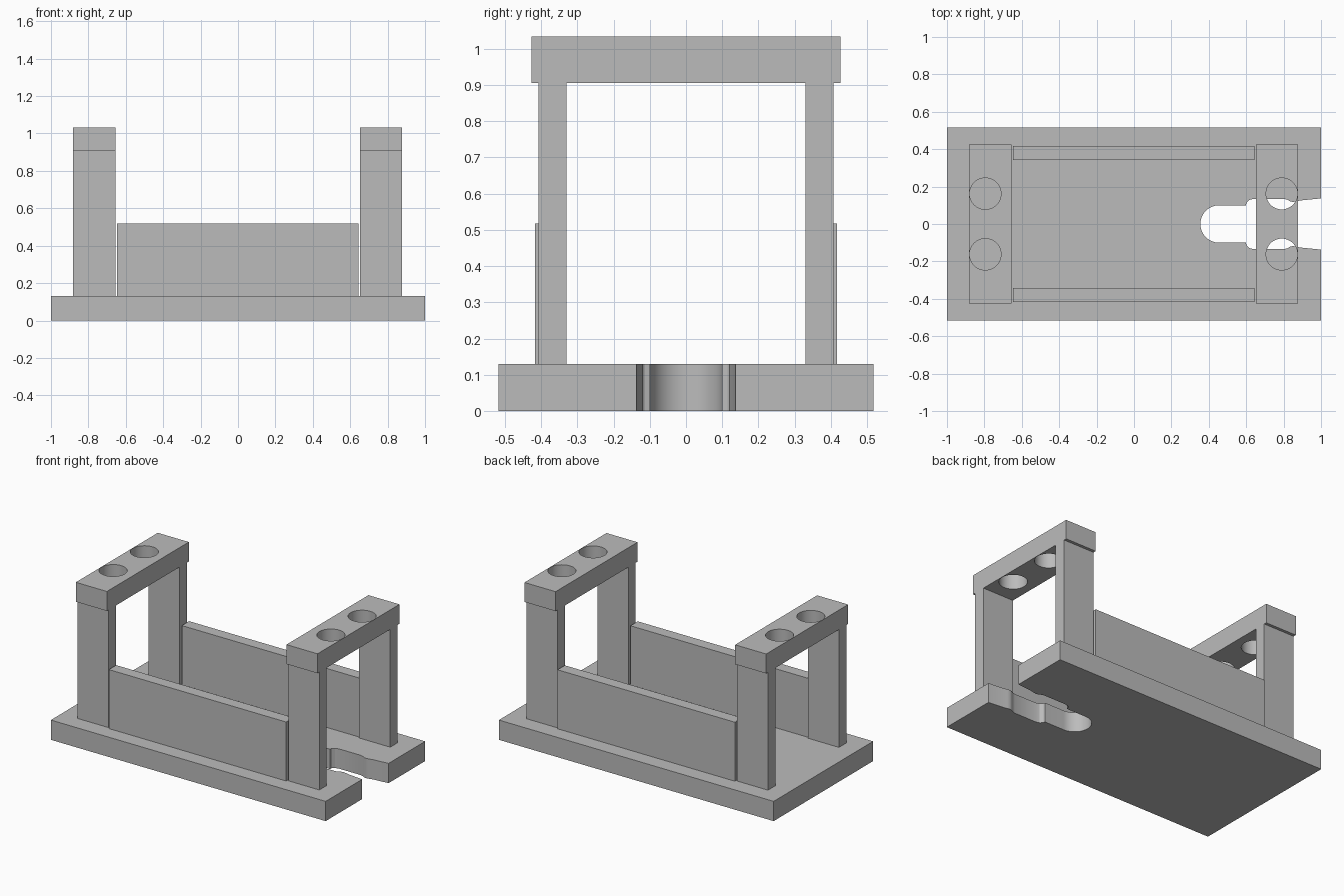
import bpy, bmesh
from math import sin, cos, pi, radians

if "Cube" in bpy.data.objects:
    bpy.data.objects.remove(bpy.data.objects["Cube"])

grey = bpy.data.materials.new("plain_grey")
grey.use_nodes = True
grey.diffuse_color = (0.5, 0.5, 0.5, 1)
grey.node_tree.nodes["Principled BSDF"].inputs["Base Color"].default_value = (0.5, 0.5, 0.5, 1)

BASE_TOP, POST_TOP, BEAM_TOP = 0.13, 0.905, 1.033


def prism(name, outline, z0, z1):
    """Extrude a flat outline upward from z0 to z1."""
    bm = bmesh.new()
    face = bm.faces.new([bm.verts.new((x, y, z0)) for x, y in outline])
    top = bmesh.ops.extrude_face_region(bm, geom=[face])["geom"]
    bmesh.ops.translate(bm, vec=(0, 0, z1 - z0),
                        verts=[v for v in top if isinstance(v, bmesh.types.BMVert)])
    bmesh.ops.recalc_face_normals(bm, faces=bm.faces)
    mesh = bpy.data.meshes.new(name)
    bm.to_mesh(mesh)
    bm.free()
    mesh.materials.append(grey)
    obj = bpy.data.objects.new(name, mesh)
    bpy.context.collection.objects.link(obj)
    return obj


def box(name, x0, x1, y0, y1, z0, z1):
    return prism(name, [(x0, y0), (x1, y0), (x1, y1), (x0, y1)], z0, z1)


def circle(cx, cy, r, n=48):
    return [(cx + r * cos(2 * pi * i / n), cy + r * sin(2 * pi * i / n)) for i in range(n)]


def make_active(obj):
    bpy.ops.object.select_all(action='DESELECT')
    obj.select_set(True)
    bpy.context.view_layer.objects.active = obj


def smooth(obj):
    make_active(obj)
    bpy.ops.object.shade_smooth_by_angle(angle=radians(25))


# Base plate with a keyhole-like slot open at the left end
flank = [(1, 0.137), (0.89, 0.126), (0.87, 0.121), (0.85, 0.118), (0.835, 0.121),
         (0.82, 0.13), (0.80, 0.135), (0.64, 0.135), (0.615, 0.128),
         (0.602, 0.115), (0.598, 0.1)]
round_end = [(0.455 - 0.1 * sin(a), 0.1 * cos(a)) for a in [pi * i / 24 for i in range(25)]]
slot = flank + round_end + [(x, -y) for x, y in reversed(flank)]
plate = prism("base_plate", [(1, 0.517), *slot, (1, -0.517), (-1, -0.517), (-1, 0.517)],
              0, BASE_TOP)
smooth(plate)

# Two side panels
for side, s in (("front", -1), ("back", 1)):
    ys = sorted((s * 0.341, s * 0.417))
    box(f"{side}_panel", -0.648, 0.643, *ys, BASE_TOP, 0.518)

# Two portal frames, each of two posts and a drilled beam
for end, x0, x1, hx in (("right", -0.882, -0.656, -0.795), ("left", 0.651, 0.877, 0.79)):
    for side, s in (("front", -1), ("back", 1)):
        ys = sorted((s * 0.33, s * 0.407))
        box(f"{end}_{side}_post", x0, x1, *ys, BASE_TOP, POST_TOP)
    beam = box(f"{end}_beam", x0, x1, -0.426, 0.426, POST_TOP, BEAM_TOP)
    for hy in (-0.162, 0.162):
        cutter = prism("hole_cutter", circle(hx, hy, 0.084), POST_TOP - 0.1, BEAM_TOP + 0.1)
        cutter.hide_render = True
        make_active(beam)
        cut = beam.modifiers.new("hole", 'BOOLEAN')
        cut.operation, cut.solver, cut.object = 'DIFFERENCE', 'EXACT', cutter
        bpy.ops.object.modifier_apply(modifier=cut.name)
        bpy.data.objects.remove(cutter)
    smooth(beam)
